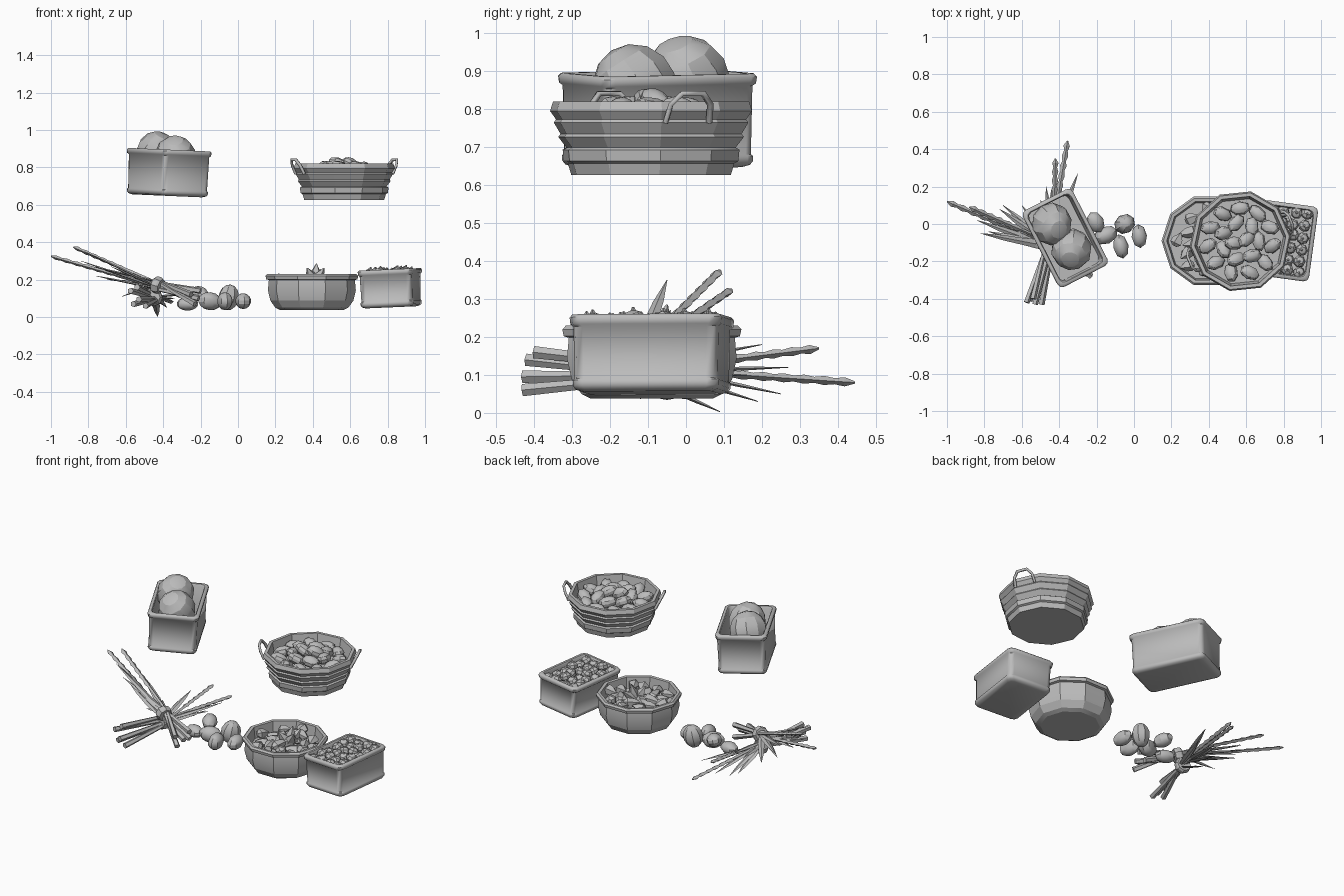
import bpy, bmesh, math, random
from mathutils import Vector, Matrix, Euler

cube = bpy.data.objects.get("Cube")
if cube:
    bpy.data.objects.remove(cube, do_unlink=True)
rng = random.Random(4)

clay = bpy.data.materials.new("plain_grey")
clay.use_nodes = True
clay.diffuse_color = (0.5, 0.5, 0.5, 1)
clay.node_tree.nodes["Principled BSDF"].inputs["Base Color"].default_value = (0.5, 0.5, 0.5, 1)


def finish(name, bm, matrix=Matrix(), angle=30):
    """Turn a bmesh into a named object, smooth up to the given angle."""
    bm.transform(matrix)
    bmesh.ops.recalc_face_normals(bm, faces=bm.faces)
    mesh = bpy.data.meshes.new(name)
    bm.to_mesh(mesh)
    bm.free()
    mesh.shade_smooth()
    mesh.set_sharp_from_angle(angle=math.radians(angle))
    mesh.materials.append(clay)
    obj = bpy.data.objects.new(name, mesh)
    bpy.context.collection.objects.link(obj)
    return obj


def loft(bm, rings):
    """Skin equal-sized rings of points and cap both ends."""
    loops = [[bm.verts.new(p) for p in ring] for ring in rings]
    for a, b in zip(loops, loops[1:]):
        for i in range(len(a)):
            j = (i + 1) % len(a)
            bm.faces.new((a[i], a[j], b[j], b[i]))
    bm.faces.new(loops[0][::-1])
    bm.faces.new(loops[-1])


def spindle(bm, start, end, sections, sides=4):
    """Loft along a line; sections are (fraction, half width, half thickness)."""
    start, end = Vector(start), Vector(end)
    turn = (end - start).to_track_quat('Z', 'Y')
    rings = []
    for t, w, h in sections:
        c = start.lerp(end, t)
        rings.append([c + turn @ Vector((w * math.cos(math.tau * i / sides),
                                         h * math.sin(math.tau * i / sides), 0))
                      for i in range(sides)])
    loft(bm, rings)


def produce(bm, centre, size, rot=(0, 0, 0), segments=8, rings=6):
    """Low-sided ellipsoid with half sizes and a rotation."""
    m = Matrix.Translation(centre) @ Euler(rot).to_matrix().to_4x4() @ Matrix.Diagonal((*size, 1))
    bmesh.ops.create_uvsphere(bm, u_segments=segments, v_segments=rings, radius=1, matrix=m)


# ---- Crates ----
def crate(name, hx, hy, h, floor, matrix):
    profile = [(.03, 0), (.014, .006), (.008, .016), (.008, .03), (.012, .034), (.009, h - .032),
               (.002, h - .026), (0, h - .008), (.006, h), (.02, h), (.025, h - .008), (.028, floor)]
    rings = []
    for inset, z in profile:
        ring = []
        r = .028
        for k in range(4):
            sx, sy = ((1, 1), (-1, 1), (-1, -1), (1, -1))[k]
            for step in range(3):
                a = math.radians(90 * k + 45 * step)
                ring.append((sx * (hx - inset - r) + r * math.cos(a),
                             sy * (hy - inset - r) + r * math.sin(a), z))
        rings.append(ring)
    bm = bmesh.new()
    loft(bm, rings)
    finish(name, bm, matrix, 50)


def placed(x, y, z, turn, tilt):
    return (Matrix.Translation((x, y, z)) @ Matrix.Rotation(math.radians(tilt), 4, 'Y')
            @ Matrix.Rotation(math.radians(turn), 4, 'Z'))


crate("melon_crate", .15, .23, .247, .02, placed(-.378, -.075, .648, 27, 2.5))
tomato_place = placed(.82, -.09, .052, -7.8, -2.5)
crate("tomato_crate", .15, .202, .203, .14, tomato_place)

# Melons resting in the tall crate
bm = bmesh.new()
produce(bm, (-.44, .0, .88), (.108, .115, .115), (.3, .4, 0), 10, 7)
produce(bm, (-.335, -.135, .858), (.11, .112, .115), (.5, -.3, .4), 10, 7)
finish("melons", bm, angle=25)

# Tomatoes with small stalks
bm = bmesh.new()
for i in range(4):
    for j in range(6):
        x = (i - 1.5) * .062 + rng.uniform(-.007, .007)
        y = (j - 2.5) * .062 + rng.uniform(-.007, .007)
        z = .178 + rng.uniform(-.01, .008)
        produce(bm, (x, y, z), (.034, .034, .03), (rng.uniform(-.5, .5), rng.uniform(-.5, .5), i), 7, 5)
        spindle(bm, (x, y, z + .024), (x + .006, y, z + .037), [(0, .01, .01), (1, .003, .003)])
finish("tomatoes", bm, tomato_place)


# ---- Ten-sided bowls ----
def bowl(name, centre, phase, profile):
    rings = [[(r * math.cos(math.radians(phase + 36 * i)),
               r * math.sin(math.radians(phase + 36 * i)), z) for i in range(10)] for r, z in profile]
    bm = bmesh.new()
    loft(bm, rings)
    finish(name, bm, Matrix.Translation(centre), 20)


basket_centre = Vector((.568, -.092, .627))
bowl("ribbed_basket", basket_centre, 6,
     [(.215, 0), (.224, .03), (.235, .036), (.238, .066), (.228, .072), (.25, .1), (.244, .108),
      (.262, .138), (.256, .146), (.272, .168), (.264, .193), (.245, .193), (.232, .12)])
bowl("round_bowl", (.395, -.09, .038), 0,
     [(.17, 0), (.195, .012), (.222, .05), (.235, .105), (.23, .16), (.244, .164), (.248, .182),
      (.238, .192), (.22, .19), (.212, .12)])

# Basket handles: bent round bars on opposite sides
for side, angle in (("left", 22), ("right", 202)):
    curve = bpy.data.curves.new(side + "_handle", 'CURVE')
    curve.dimensions = '3D'
    curve.bevel_depth = .009
    curve.bevel_resolution = 0
    path = [(.255, -.062, .138), (.278, -.056, .185), (.292, -.03, .214),
            (.292, .03, .214), (.278, .056, .185), (.255, .062, .138)]
    line = curve.splines.new('POLY')
    line.points.add(len(path) - 1)
    turn = Matrix.Rotation(math.radians(angle), 3, 'Z')
    for point, p in zip(line.points, path):
        point.co = (*(turn @ Vector(p) + basket_centre), 1)
    curve.use_fill_caps = True
    curve.materials.append(clay)
    handle = bpy.data.objects.new(side + "_handle", curve)
    bpy.context.collection.objects.link(handle)

# Potatoes piled in the basket: rings of ellipsoids
bm = bmesh.new()
for count, radius, z in ((11, .175, .15), (7, .1, .17), (2, .035, .19)):
    for i in range(count):
        a = math.tau * i / count + radius * 9
        produce(bm, basket_centre + Vector((radius * math.cos(a), radius * math.sin(a), z)),
                (.056, .038, .034), (rng.uniform(-.4, .4), rng.uniform(-.5, .5), rng.uniform(0, 3)), 7, 6)
finish("basket_potatoes", bm)

# Pointed peppers heaped in the bowl, a few standing up
POD = [(0, .012, .012), (.2, .034, .03), (.55, .03, .026), (1, .003, .003)]
bm = bmesh.new()
for i in range(22):
    a = i * 2.4
    r = .18 * math.sqrt((i + .5) / 22)
    c = Vector((.395 + r * math.cos(a), -.09 + r * math.sin(a), .185 + rng.uniform(0, .022)))
    b = rng.uniform(0, math.tau)
    d = Vector((math.cos(b), math.sin(b), rng.uniform(-.1, .25))) * .055
    if r > .12:
        d *= .7
    spindle(bm, c - d, c + d, POD, 5)
for tip in ((.42, -.05, .285), (.37, -.12, .262), (.46, -.1, .262), (.44, -.0, .255)):
    spindle(bm, (.41, -.08, .18), tip, POD, 5)
finish("bowl_peppers", bm)

# ---- Loose potatoes on the ground ----
bm = bmesh.new()
for centre, size, rot in (((-.05, 0, .105), (.058, .052, .07), (0, .2, .6)),
                          ((.028, -.065, .085), (.042, .065, .042), (.1, 0, .1)),
                          ((-.07, -.12, .085), (.042, .068, .048), (0, 0, .2)),
                          ((-.205, .01, .125), (.045, .06, .04), (.2, .2, .5)),
                          ((-.15, -.06, .085), (.068, .048, .048), (0, .1, .4)),
                          ((-.27, -.05, .07), (.06, .045, .036), (0, 0, -.3))):
    produce(bm, centre, size, rot, 8, 7)
finish("loose_potatoes", bm)

# ---- Two crossed sheaves ----
LEAF = [(0, .01, .005), (.35, .02, .006), (.7, .014, .005), (1, .001, .001)]
STALK = [(0, .011, .011), (1, .017, .017)]
EAR = [(0, .009, .009), (.35, .01, .01)]
EAR += [(.4 + .05 * i, .017 if i % 2 else .01, .012 if i % 2 else .008) for i in range(12)] + [(1, .003, .003)]


def sheaf(name, knot, ears, leaves, stalks):
    bm = bmesh.new()
    for group, shape, sides in ((ears, EAR, 4), (leaves, LEAF, 4), (stalks, STALK, 5)):
        for tip in group:
            start = Vector(knot) + Vector([rng.uniform(-.02, .02) for _ in range(3)])
            spindle(bm, start, tip, shape, sides)
    # binding cord around the knot
    axis = (Vector(ears[0]) - Vector(stalks[0])).normalized()
    spindle(bm, Vector(knot) - axis * .022, Vector(knot) + axis * .022,
            [(0, .04, .04), (.25, .047, .047), (.75, .047, .047), (1, .04, .04)], 8)
    finish(name, bm, angle=20)


sheaf("long_sheaf", (-.43, -.13, .17),
      [(-1, .12, .325), (-.88, .09, .375)],
      [(-.82, -.05, .35), (-.78, -.04, .27), (-.72, .08, .25), (-.84, .02, .3), (-.7, .1, .2),
       (-.76, .0, .22), (-.62, -.03, .11), (-.68, -.08, .27), (-.6, .1, .12)],
      [(-.23, -.28, .07), (-.21, -.24, .1), (-.2, -.2, .14), (-.25, -.27, .12), (-.22, -.17, .08)])
sheaf("short_sheaf", (-.45, -.11, .105),
      [(-.355, .445, .08), (-.42, .35, .17)],
      [(-.3, .27, .12), (-.47, .2, .18), (-.44, .19, .03), (-.43, .09, .003),
       (-.38, .25, .05), (-.34, .16, .1), (-.5, .13, .14)],
      [(-.575, -.42, .14), (-.53, -.43, .095), (-.495, -.43, .06), (-.54, -.4, .16), (-.56, -.41, .07)])
